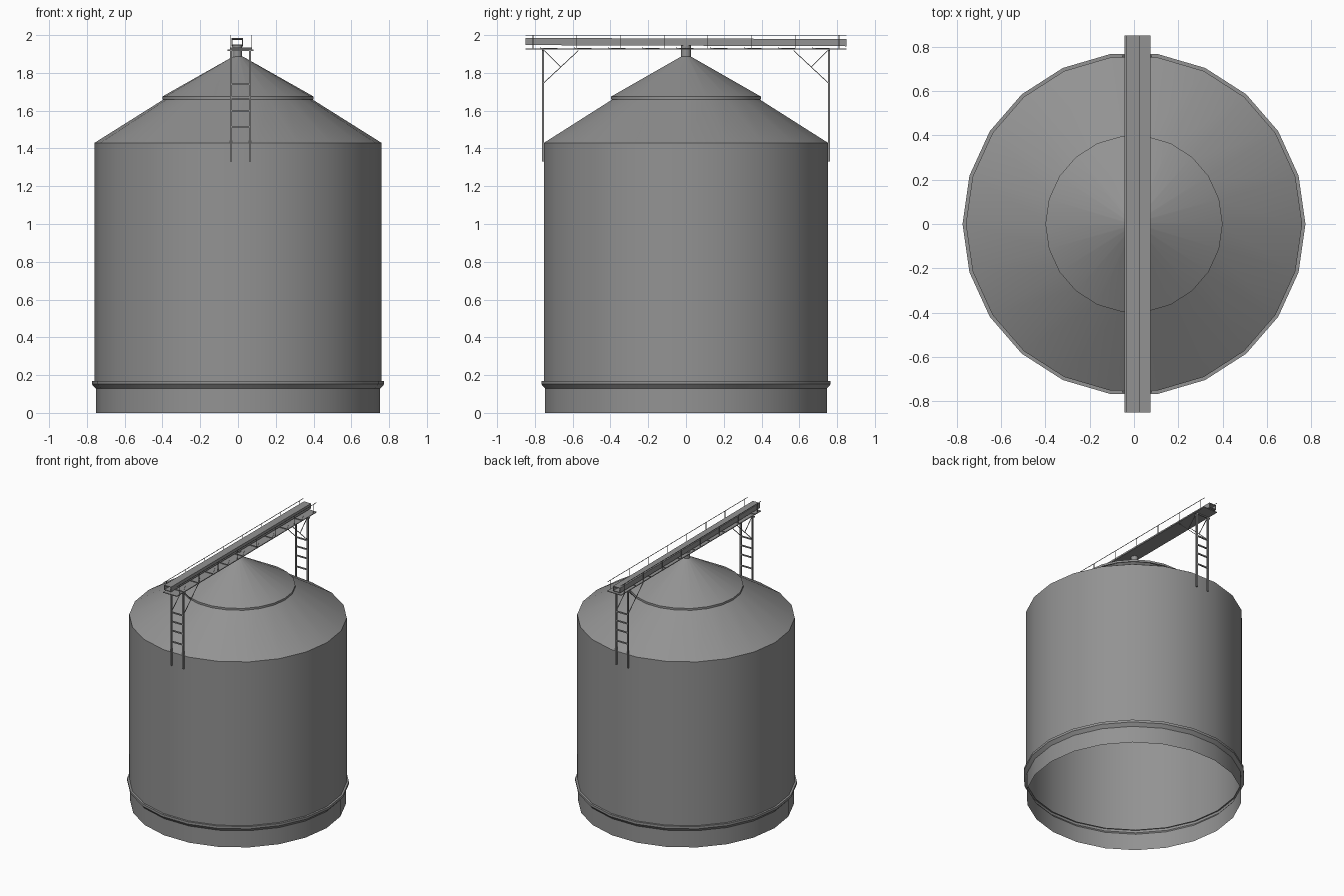
import bpy, bmesh, math
from mathutils import Vector

if "Cube" in bpy.data.objects:
    bpy.data.objects.remove(bpy.data.objects["Cube"])

steel = bpy.data.materials.new("galvanised_grey")
steel.use_nodes = True
GREY = (0.29, 0.29, 0.29, 1)
steel.diffuse_color = GREY
steel.node_tree.nodes["Principled BSDF"].inputs["Base Color"].default_value = GREY


def finish(name, bm, smooth=None):
    mesh = bpy.data.meshes.new(name)
    bm.to_mesh(mesh)
    bm.free()
    mesh.materials.append(steel)
    obj = bpy.data.objects.new(name, mesh)
    bpy.context.collection.objects.link(obj)
    if smooth:
        bpy.ops.object.select_all(action="DESELECT")
        obj.select_set(True)
        bpy.context.view_layer.objects.active = obj
        bpy.ops.object.shade_smooth_by_angle(angle=math.radians(smooth))
    return obj


def lathe(name, profile, sides=22, smooth=40, centre_x=0):
    """Revolve (radius, height) points, listed bottom to top, about the z axis."""
    bm = bmesh.new()
    rings = []
    for r, z in profile:
        rings.append([bm.verts.new((centre_x + r * math.cos(i * math.tau / sides),
                                    r * math.sin(i * math.tau / sides), z))
                      for i in range(sides)])
    for low, high in zip(rings, rings[1:]):
        for i in range(sides):
            j = (i + 1) % sides
            bm.faces.new((low[i], low[j], high[j], high[i]))
    return finish(name, bm, smooth)


def bar(bm, a, b, width, height=None):
    """Add a box-section bar from a to b."""
    a, b = Vector(a), Vector(b)
    along = (b - a).normalized()
    side = Vector((1, 0, 0)) if abs(along.x) < 0.9 else Vector((0, 1, 0))
    up = along.cross(side).normalized()
    side = side * width / 2
    up = up * (height or width) / 2
    ends = [[bm.verts.new(p + s * side + u * up)
             for s, u in ((-1, -1), (1, -1), (1, 1), (-1, 1))] for p in (a, b)]
    faces = [bm.faces.new(ends[0]), bm.faces.new(ends[1][::-1])]
    for i in range(4):
        j = (i + 1) % 4
        faces.append(bm.faces.new((ends[0][j], ends[0][i], ends[1][i], ends[1][j])))
    bmesh.ops.recalc_face_normals(bm, faces=faces)


# Tank shell, open underneath
lathe("base_ring", [(0.753, 0), (0.753, 0.128), (0.774, 0.152), (0.774, 0.17), (0.759, 0.17)])
lathe("tank_wall", [(0.759, 0.165), (0.759, 1.43)])
lathe("lower_roof", [(0.759, 1.43), (0.385, 1.665)])
lathe("upper_roof", [(0.385, 1.66), (0.4, 1.66), (0.4, 1.675), (0.025, 1.887)])
lathe("inlet_pipe", [(0.026, 1.875), (0.026, 1.948)], sides=12, centre_x=-0.004)

# Hollow conveyor trough, falling slightly toward the back
END = 0.85
LEFT, RIGHT = 0.073, -0.041
bm = bmesh.new()
for z in (1.983, 1.949):
    bar(bm, (-0.004, -END, z), (-0.004, END, z - 0.006), 0.06, 0.004)
for x in (-0.032, 0.024):
    bar(bm, (x, -END, 1.966), (x, END, 1.96), 0.004, 0.036)
finish("conveyor_trough", bm)

# Walkway deck with its cross bearers
bm = bmesh.new()
bar(bm, (0.016, -END, 1.926), (0.016, END, 1.926), 0.118, 0.006)
finish("walkway_deck", bm)
bm = bmesh.new()
for i in range(9):
    y = 0.67 - 0.18 * i
    bar(bm, (RIGHT, y, 1.931), (LEFT, y, 1.931), 0.006)
    bar(bm, (0.026, y + 0.09, 1.93), (LEFT, y, 1.93), 0.004)
finish("deck_bearers", bm)

# Thin handrails on both sides
for name, x in (("left", LEFT), ("right", RIGHT)):
    bm = bmesh.new()
    bar(bm, (x, -END, 1.9985), (x, END, 1.9985), 0.003)
    for i in range(8):
        y = -0.81 + i * 1.62 / 7
        bar(bm, (x, y, 1.925), (x, y, 1.998), 0.003)
    finish(name + "_handrail", bm)

# Ladder-like support towers with knee braces
for name, s in (("front", -1), ("back", 1)):
    bm = bmesh.new()
    for x in (-0.036, 0.064):
        bar(bm, (x, s * 0.757, 1.33), (x, s * 0.757, 1.924), 0.011)
        bar(bm, (x, s * 0.755, 1.745), (x, s * 0.57, 1.918), 0.004)
        bar(bm, (x, s * 0.75, 1.918), (x, s * 0.663, 1.832), 0.004)
    for z in (1.515, 1.6, 1.67, 1.74):
        bar(bm, (-0.036, s * 0.757, z), (0.064, s * 0.757, z), 0.009)
    bar(bm, (-0.055, s * 0.757, 1.919), (0.082, s * 0.757, 1.919), 0.008)
    finish(name + "_support", bm)
